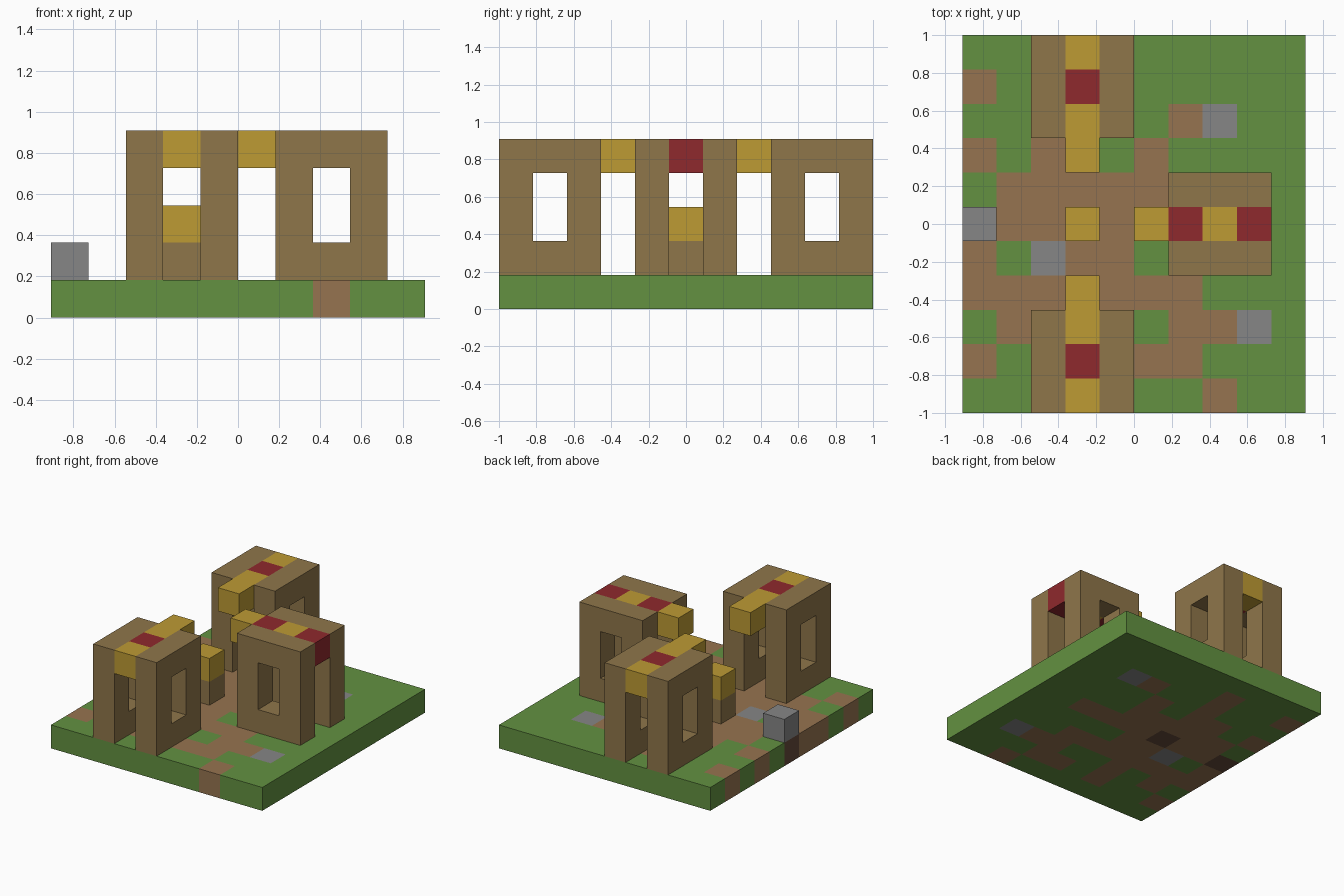
import bpy, bmesh
from mathutils import Vector

if "Cube" in bpy.data.objects:
    bpy.data.objects.remove(bpy.data.objects["Cube"], do_unlink=True)

U = 2 / 11                      # one block
ORIGIN = Vector((-5, -5.5, 0))  # corner of the ground, in blocks


def material(name, hex_code):
    def linear(c):
        return c / 12.92 if c <= 0.04045 else ((c + 0.055) / 1.055) ** 2.4
    rgb = [linear(v / 255) for v in bytes.fromhex(hex_code)]
    mat = bpy.data.materials.new(name)
    mat.use_nodes = True
    mat.diffuse_color = (*rgb, 1)
    bsdf = mat.node_tree.nodes["Principled BSDF"]
    bsdf.inputs["Base Color"].default_value = (*rgb, 1)
    bsdf.inputs["Roughness"].default_value = 1
    return mat


GRASS = material("grass green", "639141")
DIRT = material("dirt brown", "967450")
SOIL = material("dark soil", "664a3a")
STONE = material("stone grey", "868686")
WOOD = material("wood brown", "8f764a")
GOLD = material("gold yellow", "bd9b34")
RED = material("deep red", "8f292d")


def slab(lo, hi):
    """Box between two block coordinates, cut along every block line."""
    lo, hi = Vector(lo), Vector(hi)
    bm = bmesh.new()
    bmesh.ops.create_cube(bm, size=1)
    for v in bm.verts:
        v.co = Vector([lo[k] + (v.co[k] + 0.5) * (hi[k] - lo[k]) for k in range(3)])
    for axis in range(3):
        normal = Vector([float(k == axis) for k in range(3)])
        for step in range(int(lo[axis]) + 1, int(hi[axis])):
            bmesh.ops.bisect_plane(bm, geom=bm.verts[:] + bm.edges[:] + bm.faces[:],
                                   plane_co=normal * step, plane_no=normal)
    bm.normal_update()
    return bm


def block_of(face):
    """Block that a face belongs to."""
    c = face.calc_center_median() - face.normal * 0.5
    return int(c.x), int(c.y), int(c.z)


def finish(bm, name, mats, rule=None):
    bm.normal_update()
    if rule:
        for f in bm.faces:
            f.material_index = rule(*block_of(f))
    for v in bm.verts:
        v.co = (v.co + ORIGIN) * U
    mesh = bpy.data.meshes.new(name)
    bm.to_mesh(mesh)
    bm.free()
    for m in mats:
        mesh.materials.append(m)
    obj = bpy.data.objects.new(name, mesh)
    bpy.context.collection.objects.link(obj)
    return obj


# Ground: one row of letters per row of blocks, back row first
GROUND = [
    "gggggggggg",
    "dggdgggggg",
    "gggdggdsgg",
    "dgddgdgggg",
    "gdddddgggg",
    "kddkddddgg",
    "dgsddggggg",
    "dddddddggg",
    "gdgdggddsg",
    "dggdgddggg",
    "gggggggdgg",
]
finish(slab((0, 0, 0), (10, 11, 1)), "ground", [GRASS, DIRT, SOIL, STONE],
       lambda i, j, k: "gdks".index(GROUND[10 - j][i]))


def wall(name, lo, hi, axis):
    """Wall, thin along the axis, with a window two blocks high through it."""
    bm = slab(lo, hi)
    along = 1 - axis
    middle = (lo[along] + hi[along]) / 2
    pane = [f for f in bm.faces if abs(f.normal[axis]) > 0.9
            and abs(f.calc_center_median()[along] - middle) < 0.4
            and 2 < f.calc_center_median().z < 4]
    bmesh.ops.delete(bm, geom=pane, context="FACES")
    rim = [e for e in bm.edges if e.is_boundary]
    bmesh.ops.bridge_loops(bm, edges=rim)
    loose = [v for v in bm.verts if not v.link_faces]
    bmesh.ops.delete(bm, geom=loose, context="VERTS")
    bmesh.ops.recalc_face_normals(bm, faces=bm.faces[:])
    finish(bm, name, [WOOD])


# Gate towers: two windowed walls joined by a striped beam
for side, y, start in (("front", 0, 0), ("back", 8, 7)):
    for label, x in (("right", 2), ("left", 4)):
        wall(f"{side}_tower_{label}_wall", (x, y, 1), (x + 1, y + 3, 5), 0)
    finish(slab((3, start, 4), (4, start + 4, 5)), f"{side}_tower_beam", [GOLD, RED],
           lambda i, j, k: int(j in (1, 9)))

for label, y in (("front", 4), ("back", 6)):
    wall(f"left_tower_{label}_wall", (6, y, 1), (9, y + 1, 5), 1)
finish(slab((5, 5, 4), (9, 6, 5)), "left_tower_beam", [GOLD, RED],
       lambda i, j, k: int(i in (6, 8)))

# Central pillar with a gold top
finish(slab((3, 5, 1), (4, 6, 3)), "central_pillar", [WOOD, GOLD],
       lambda i, j, k: int(k == 2))

# Stone block at the edge
finish(slab((0, 5, 1), (1, 6, 2)), "stone_block", [STONE])
